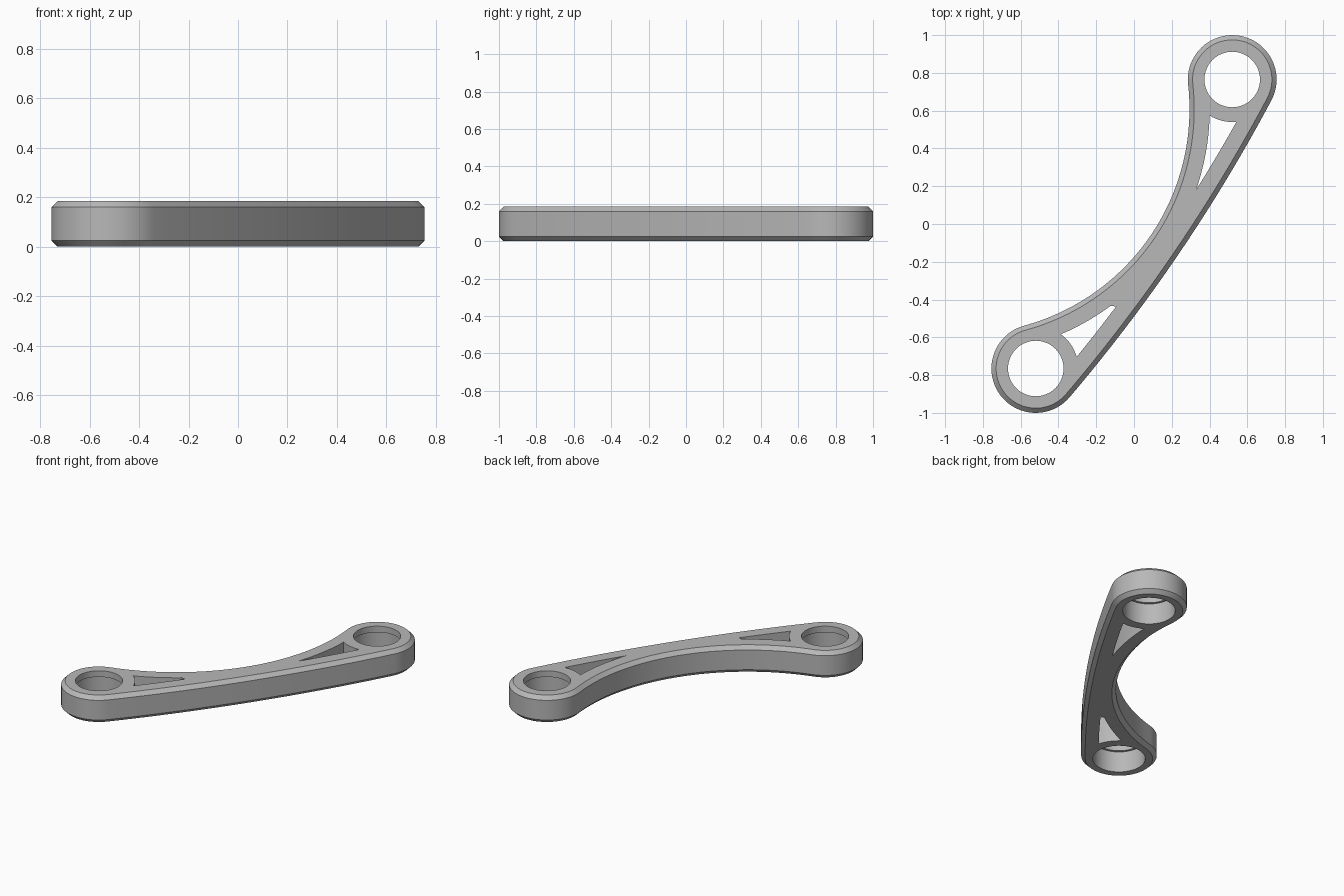
import bpy, bmesh
from math import atan2, cos, sin, radians, degrees, hypot
from mathutils import Vector

cube = bpy.data.objects.get("Cube")
if cube:
    bpy.data.objects.remove(cube)

HEIGHT, CHAMFER = 0.185, 0.025
HALF = 0.925                    # half distance between the two eyes
EYE_R, HOLE_R, BORE_R = 0.235, 0.147, 0.163
LIP_Z = 0.143                   # underside of the lip in each bore
INNER_C, INNER_R = -1.08, 1.187   # concave edge arc
OUTER_C, OUTER_R = -8.53, 8.815   # shallow convex edge arc

# Link axes: "along" joins the eyes, "across" points to the convex edge
along = Vector((0.52, 0.765)).normalized()
across = Vector((along.y, -along.x))


def arc(cu, cv, r, a0, a1, n):
    """Points on an arc, angles in degrees, last point left out."""
    angles = [radians(a0 + (a1 - a0) * i / n) for i in range(n)]
    return [(cu + r * cos(a), cv + r * sin(a)) for a in angles]


def outline(inset):
    """Tangent-arc contour of the link, moved inwards by inset."""
    a_out = degrees(atan2(-OUTER_C, HALF))
    a_in = degrees(atan2(-INNER_C, HALF))
    r = EYE_R - inset
    return (arc(HALF, 0, r, a_out, a_in - 180, 40)
            + arc(0, INNER_C, INNER_R + inset, a_in, 180 - a_in, 40)
            + arc(-HALF, 0, r, 360 - a_in, 180 - a_out, 40)
            + arc(0, OUTER_C, OUTER_R - inset, 180 - a_out, a_out, 24))


def pocket(side, inner_tip, outer_tip):
    """Three-sided window beside an eye."""
    pts = (arc(0, INNER_C, 1.294, inner_tip, 57.1, 12)
           + arc(HALF, 0, 0.225, 178.5, 140.2, 8)
           + arc(0, OUTER_C, OUTER_R - 0.108, 85.05, outer_tip, 6))
    if outer_tip < 87.5:        # blunt tip keeps its extra corner
        pts += arc(0, OUTER_C, OUTER_R - 0.108, outer_tip, outer_tip, 1)
    return [(side * u, v) for u, v in pts]


bm = bmesh.new()


def ring(points, z):
    """Closed loop of edges at height z."""
    verts = []
    for u, v in points:
        p = along * u + across * v
        verts.append(bm.verts.new((p.x, p.y, z)))
    for i, v in enumerate(verts):
        bm.edges.new((verts[i - 1], v))
    return verts


def skin(rings):
    """Quad walls between successive rings."""
    for low, high in zip(rings, rings[1:]):
        for i in range(len(low)):
            bm.faces.new((low[i - 1], low[i], high[i], high[i - 1]))


# Chamfered outer wall
body = [ring(outline(CHAMFER), 0), ring(outline(0), CHAMFER),
        ring(outline(0), HEIGHT - CHAMFER), ring(outline(CHAMFER), HEIGHT)]
walls = [body]

# Stepped bores: wide from below, lipped at the top
for side in (1, -1):
    walls.append([ring(arc(side * HALF, 0, r, 0, 360, 64), z) for r, z in
                  ((BORE_R, 0), (BORE_R, LIP_Z), (HOLE_R, LIP_Z), (HOLE_R, HEIGHT))])

# Through windows, one with a sharp tip and one with a blunt tip
for args in ((1, 75.05, 87.8), (-1, 70.7, 87.27)):
    walls.append([ring(pocket(*args), z) for z in (0, HEIGHT)])

for rings in walls:
    skin(rings)

# Flat top and bottom around the openings
for index, direction in ((0, -1), (-1, 1)):
    rim = []
    for rings in walls:
        loop = rings[index]
        rim += [bm.edges.get((loop[i - 1], loop[i])) for i in range(len(loop))]
    bmesh.ops.triangle_fill(bm, edges=rim, use_beauty=True, use_dissolve=False,
                            normal=(0, 0, direction))

bmesh.ops.recalc_face_normals(bm, faces=bm.faces[:])
mesh = bpy.data.meshes.new("curved_link")
bm.to_mesh(mesh)
bm.free()
link = bpy.data.objects.new("curved_link", mesh)
bpy.context.collection.objects.link(link)

# Plain grey metal
grey = bpy.data.materials.new("grey_metal")
grey.use_nodes = True
colour = (0.48, 0.48, 0.48, 1)
grey.diffuse_color = colour
grey.node_tree.nodes["Principled BSDF"].inputs["Base Color"].default_value = colour
mesh.materials.append(grey)

bpy.ops.object.select_all(action='DESELECT')
link.select_set(True)
bpy.context.view_layer.objects.active = link
bpy.ops.object.shade_smooth_by_angle(angle=radians(30))
